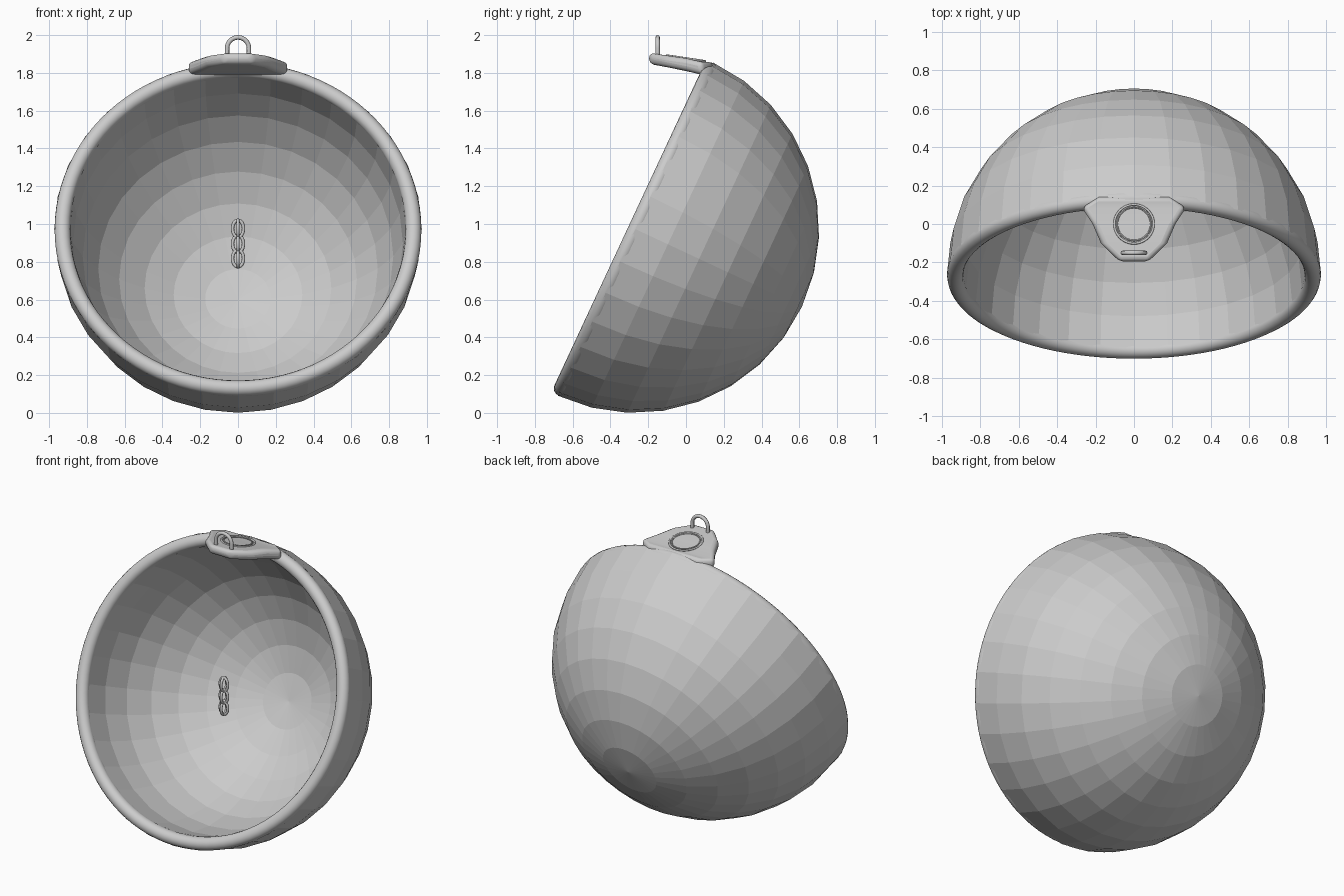
import bpy, bmesh, math
from mathutils import Vector

if "Cube" in bpy.data.objects:
    bpy.data.objects.remove(bpy.data.objects["Cube"])

CENTER = (0, -0.268, 0.973)
TILT = math.radians(-115)      # local +z points out of the closed back of the bowl
TAB_TILT = math.radians(-8.5)


def mesh_object(name, bm):
    bmesh.ops.recalc_face_normals(bm, faces=bm.faces)
    me = bpy.data.meshes.new(name)
    bm.to_mesh(me)
    bm.free()
    ob = bpy.data.objects.new(name, me)
    bpy.context.collection.objects.link(ob)
    return ob


def smooth(ob, angle=40):
    bpy.ops.object.select_all(action='DESELECT')
    ob.select_set(True)
    bpy.context.view_layer.objects.active = ob
    bpy.ops.object.shade_smooth_by_angle(angle=math.radians(angle))


def torus(name, major, minor, loc, rot, segs=48, sides=12):
    bpy.ops.mesh.primitive_torus_add(major_radius=major, minor_radius=minor,
                                     major_segments=segs, minor_segments=sides,
                                     location=loc, rotation=rot)
    ob = bpy.context.object
    ob.name = name
    smooth(ob, 60)
    return ob


def tube(name, points, radius, loc=(0, 0, 0), rot=(0, 0, 0), closed=False):
    cu = bpy.data.curves.new(name, 'CURVE')
    cu.dimensions = '3D'
    cu.bevel_depth = radius
    cu.bevel_resolution = 2
    cu.use_fill_caps = True
    sp = cu.splines.new('POLY')
    sp.points.add(len(points) - 1)
    for p, co in zip(sp.points, points):
        p.co = (*co, 1)
    sp.use_cyclic_u = closed
    ob = bpy.data.objects.new(name, cu)
    ob.location, ob.rotation_euler = loc, rot
    bpy.context.collection.objects.link(ob)
    return ob


# faceted half-sphere bowl, open at the front: outer wall and inner wall
# (the rim covers the gap between them)
for name, radius in (("bowl_outer_wall", 0.973), ("bowl_inner_wall", 0.89)):
    bm = bmesh.new()
    bmesh.ops.create_uvsphere(bm, u_segments=32, v_segments=16, radius=radius)
    bmesh.ops.delete(bm, geom=[v for v in bm.verts if v.co.z < -0.001], context='VERTS')
    wall = mesh_object(name, bm)
    wall.location, wall.rotation_euler = CENTER, (TILT, 0, 0)
wall.data.flip_normals()

# smooth round rim
rim_center = Vector(CENTER) + Vector((0, 0.906, -0.423)) * 0.003
torus("bowl_rim", 0.929, 0.042, rim_center, (TILT, 0, 0), 96, 16)

# tab at the top: rows of (y, half width, top z, bottom z)
rows = [(-0.195, 0.075, 1.906, 1.848), (-0.10, 0.172, 1.892, 1.83),
        (0.0, 0.215, 1.878, 1.81), (0.085, 0.27, 1.858, 1.79),
        (0.142, 0.18, 1.858, 1.79)]
bm = bmesh.new()
loops = [[bm.verts.new(c) for c in ((-w, y, b), (w, y, b), (w, y, t), (-w, y, t))]
         for y, w, t, b in rows]
for a, b in zip(loops, loops[1:]):
    for i in range(4):
        j = (i + 1) % 4
        bm.faces.new((a[i], a[j], b[j], b[i]))
bm.faces.new(loops[0])
bm.faces.new(loops[-1])
tab = mesh_object("hanging_tab", bm)
bev = tab.modifiers.new("round_edges", 'BEVEL')
bev.width, bev.segments, bev.limit_method = 0.026, 4, 'ANGLE'
bev.angle_limit = math.radians(40)
smooth(tab, 40)

# plain round ornament on the tab
torus("tab_ring", 0.102, 0.006, (0, 0, 1.877), (TAB_TILT, 0, 0))
torus("tab_inner_ring", 0.087, 0.004, (0, 0, 1.878), (TAB_TILT, 0, 0))

# hanging loop
arch = [(-0.058, -0.15, 1.87)]
arch += [(-0.058 * math.cos(math.pi * k / 16), -0.15, 1.93 + 0.058 * math.sin(math.pi * k / 16))
         for k in range(17)]
arch += [(0.058, -0.15, 1.87)]
tube("hanging_loop", arch, 0.012)

# short chain in the middle of the bowl: three pairs of crossed oval links
oval = [(0.029 * math.cos(math.tau * k / 24), 0, 0.045 * math.sin(math.tau * k / 24))
        for k in range(24)]
for n, z in enumerate((0.975, 0.895, 0.818)):
    for part, turn in (("front", 0), ("side", math.pi / 2)):
        tube(f"chain_link_{n + 1}_{part}", oval, 0.009, (0, -0.15, z), (0, 0, turn), True)
